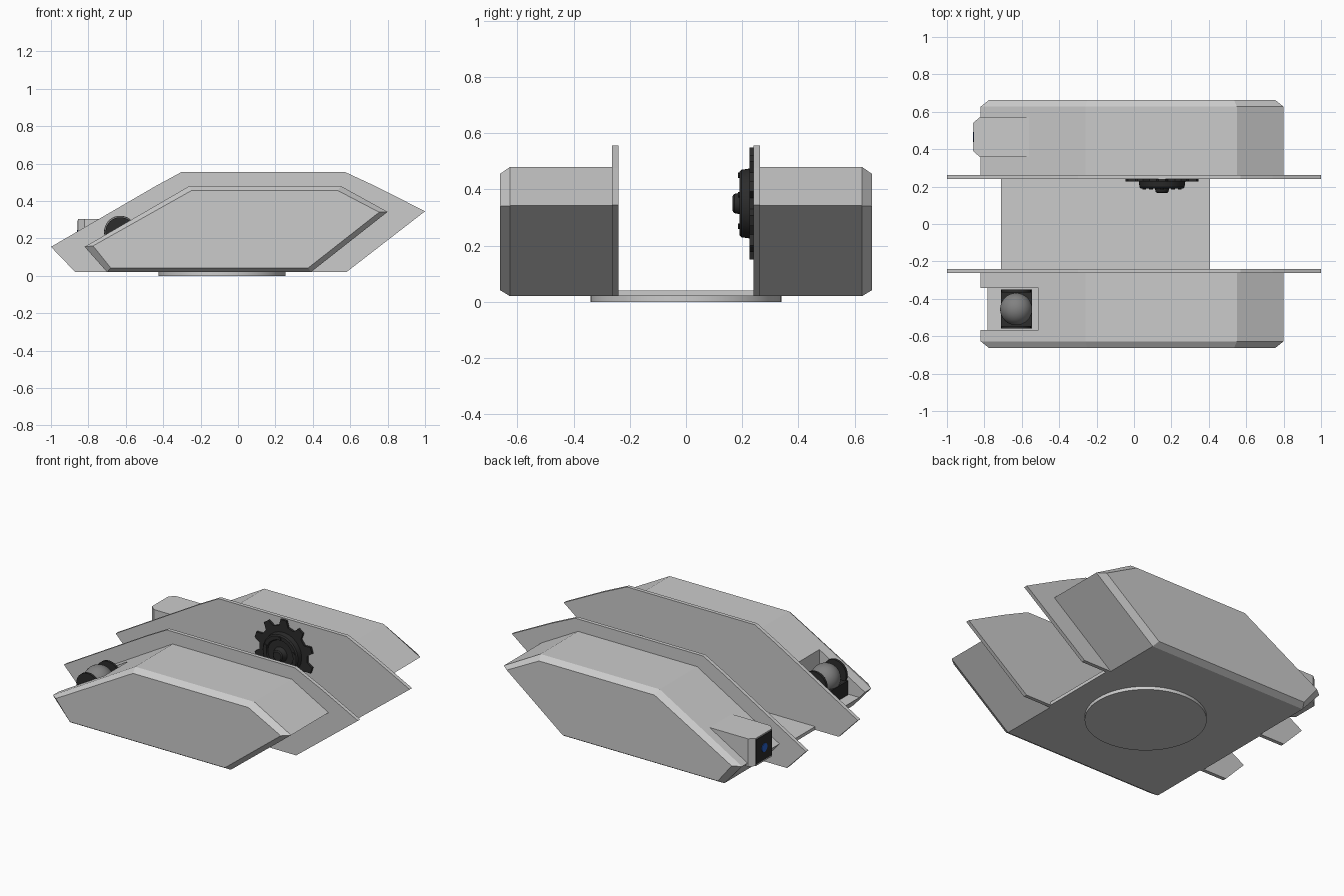
import bpy, bmesh, math
from mathutils import Vector, Matrix

if "Cube" in bpy.data.objects:
    bpy.data.objects.remove(bpy.data.objects["Cube"])


def material(name, rgb):
    m = bpy.data.materials.new(name)
    m.diffuse_color = (*rgb, 1)
    m.use_nodes = True
    m.node_tree.nodes["Principled BSDF"].inputs["Base Color"].default_value = m.diffuse_color
    return m


BLACK = material("black", (0.025, 0.025, 0.025))
DARK = material("dark_grey", (0.22, 0.22, 0.22))
BLUE = material("blue_glass", (0.02, 0.12, 0.6))


def loft(name, rings, mat=None):
    """Closed solid through rings with equal point counts."""
    bm = bmesh.new()
    vs = [[bm.verts.new(p) for p in r] for r in rings]
    n = len(rings[0])
    for a, b in zip(vs, vs[1:]):
        for i in range(n):
            j = (i + 1) % n
            bm.faces.new((a[i], a[j], b[j], b[i]))
    bm.faces.new(vs[0])
    bm.faces.new(vs[-1])
    bmesh.ops.recalc_face_normals(bm, faces=bm.faces)
    me = bpy.data.meshes.new(name)
    bm.to_mesh(me)
    bm.free()
    ob = bpy.data.objects.new(name, me)
    bpy.context.collection.objects.link(ob)
    if mat:
        me.materials.append(mat)
    return ob


def at_y(profile, y):
    return [(x, y, z) for x, z in profile]


def box(name, x, y, z, mat=None):
    p = [(x[0], z[0]), (x[1], z[0]), (x[1], z[1]), (x[0], z[1])]
    return loft(name, [at_y(p, y[0]), at_y(p, y[1])], mat)


def circle(cx, cz, r, n):
    return [(cx + r * math.cos(2 * math.pi * i / n),
             cz + r * math.sin(2 * math.pi * i / n)) for i in range(n)]


def smooth(ob):
    bpy.ops.object.select_all(action='DESELECT')
    ob.select_set(True)
    bpy.context.view_layer.objects.active = ob
    bpy.ops.object.shade_smooth_by_angle(angle=math.radians(35))


def cut(ob, cutter):
    cutter.hide_render = True
    cutter.hide_viewport = True
    cutter.display_type = 'WIRE'
    m = ob.modifiers.new("pocket", 'BOOLEAN')
    m.operation = 'DIFFERENCE'
    m.solver = 'EXACT'
    m.object = cutter


# Side pods with chamfered outer faces, and the thin guide plates
POD = [(-0.82, 0.155), (-0.70, 0.02), (0.39, 0.02), (0.80, 0.342), (0.55, 0.48), (-0.26, 0.48)]
POD_FACE = [(-0.775, 0.16), (-0.68, 0.042), (0.375, 0.042), (0.755, 0.34), (0.535, 0.455), (-0.25, 0.455)]
PLATE = [(-1, 0.155), (-0.87, 0.02), (0.58, 0.02), (1, 0.345), (0.74, 0.477),
         (0.57, 0.556), (-0.30, 0.556), (-0.44, 0.48)]
pods = {}
for side, s in (("front", -1), ("rear", 1)):
    pods[side] = loft(side + "_pod", [at_y(POD, 0.25 * s), at_y(POD, 0.627 * s), at_y(POD_FACE, 0.663 * s)])
    loft(side + "_guide_plate", [at_y(PLATE, 0.24 * s), at_y(PLATE, 0.263 * s)])

# Floor between the plates and round turntable disc below
box("floor_plate", (-0.71, 0.405), (-0.245, 0.245), (0.02, 0.04))
disc = circle(-0.085, 0, 0.34, 64)
smooth(loft("base_disc", [[(x, y, z) for x, y in disc] for z in (0, 0.022)]))

# Sprocket wheel on the rear plate
GX, GZ = 0.15, 0.35
teeth = []
for i in range(10):
    for da, r in ((-11, 0.162), (-5.5, 0.2), (5.5, 0.2), (11, 0.162)):
        a = math.radians(90 + 36 * i + da)
        teeth.append((GX + r * math.cos(a), GZ + r * math.sin(a)))
loft("sprocket", [at_y(teeth, 0.242), at_y(teeth, 0.226)], BLACK)
hub = [(0.23, 0.125), (0.197, 0.12), (0.19, 0.113), (0.19, 0.09), (0.198, 0.085),
       (0.198, 0.045), (0.19, 0.038), (0.172, 0.034), (0.166, 0.027)]
smooth(loft("sprocket_hub", [at_y(circle(GX, GZ, r, 40), y) for y, r in hub], BLACK))
for i in range(5):
    a = math.radians(90 + 72 * i)
    c = circle(GX + 0.1 * math.cos(a), GZ + 0.1 * math.sin(a), 0.01, 8)
    loft("hub_bolt", [at_y(c, 0.2), at_y(c, 0.185)], BLACK)

# Open pocket in the front pod
cut(pods["front"], box("pocket_cutter", (-0.95, -0.51), (-0.567, -0.343), (0.113, 0.6)))

# Ball sensor in its dark cradle
BX, BY, BZ = -0.63, -0.455, 0.235
box("cradle_base", (-0.71, -0.545), (-0.56, -0.35), (0.112, 0.2), BLACK)
for s in (-1, 1):
    c = circle(BX, BZ, 0.078, 32)
    smooth(loft("cradle_cheek", [at_y(c, BY + 0.09 * s), at_y(c, BY + 0.105 * s)], BLACK))
bm = bmesh.new()
bmesh.ops.create_uvsphere(bm, u_segments=32, v_segments=20, radius=0.086,
                          matrix=Matrix.Translation((BX, BY, BZ)))
me = bpy.data.meshes.new("sensor_ball")
bm.to_mesh(me)
bm.free()
me.materials.append(DARK)
ball = bpy.data.objects.new("sensor_ball", me)
bpy.context.collection.objects.link(ball)
smooth(ball)

# Camera housing on the rear pod, with dark face and blue lens
plan = [(-0.5, 0.357), (-0.822, 0.357), (-0.855, 0.385), (-0.855, 0.545), (-0.822, 0.573), (-0.5, 0.573)]
loft("camera_housing", [[(x, y, z) for x, y in plan] for z in (0.135, 0.305)])
box("camera_face", (-0.858, -0.85), (0.388, 0.542), (0.145, 0.297), BLACK)
lens = circle(0.465, 0.22, 0.026, 20)
smooth(loft("camera_lens", [[(x, y, z) for y, z in lens] for x in (-0.855, -0.861)], BLUE))
